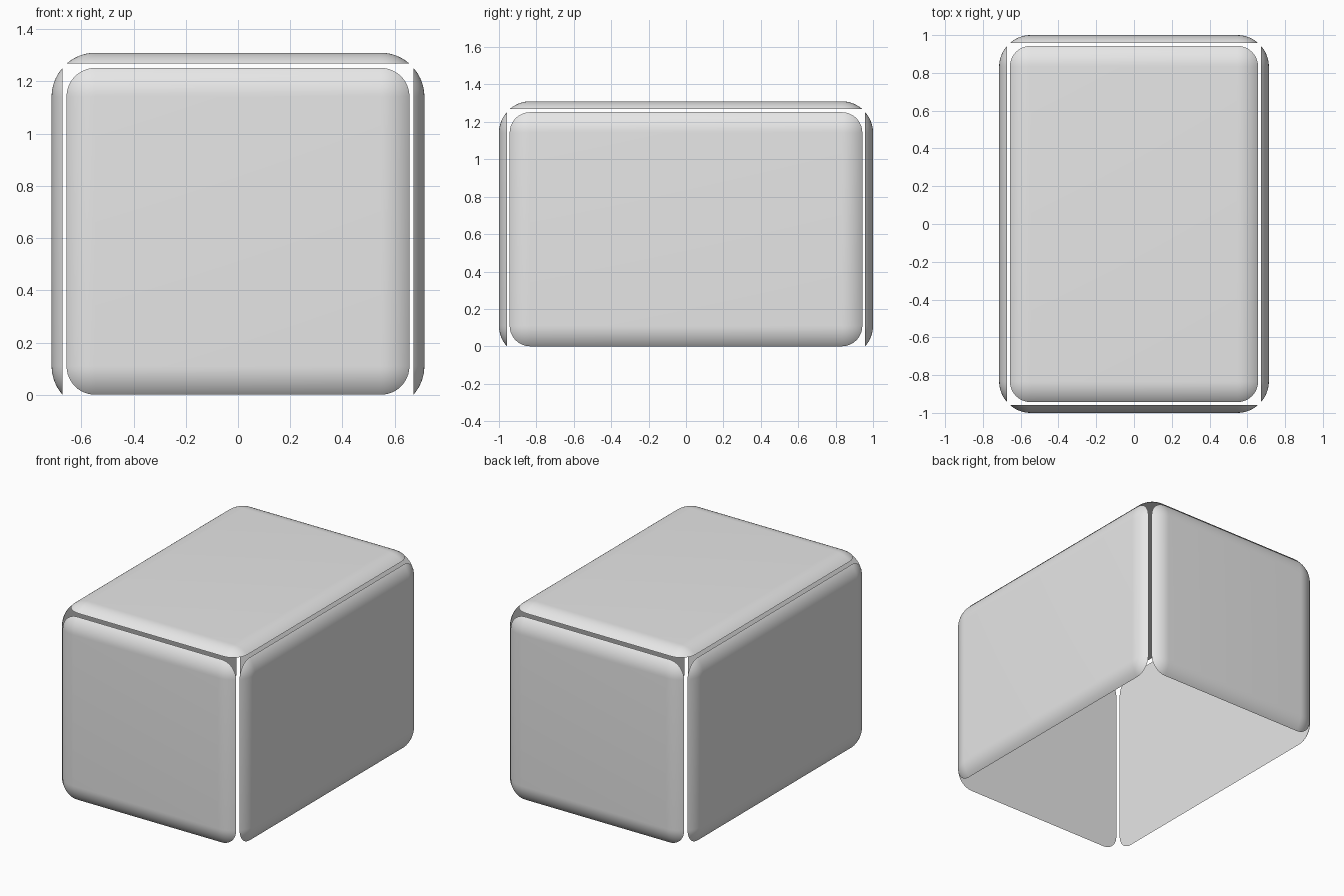
import bpy
import bmesh
import math
from mathutils import Vector

default = bpy.data.objects.get("Cube")
if default:
    bpy.data.objects.remove(default, do_unlink=True)

# Panel outlines (half sizes), outer limits and the pillow-shaped edge
OUTLINE = Vector((0.657, 0.943, 0.626))
OUTER = Vector((0.714, 1.0, 0.684))
MIDDLE = Vector((0, 0, 0.626))
THICK = 0.042
EDGE = 0.11
RADIUS = (EDGE ** 2 + THICK ** 2) / (2 * THICK)

grey = bpy.data.materials.new("light grey")
grey.use_nodes = True
grey.diffuse_color = (0.8, 0.8, 0.8, 1)
grey.node_tree.nodes["Principled BSDF"].inputs["Base Color"].default_value = (0.8, 0.8, 0.8, 1)


def panel(name, axis, side):
    """Slice a thin cap off a rounded box whose outer face points along one axis."""
    normal = Vector((0, 0, 0))
    normal[axis] = side
    half = OUTLINE + Vector((1, 1, 1)) * (RADIUS - EDGE)
    half[axis] = 2 * RADIUS
    centre = MIDDLE + normal * (OUTER[axis] - half[axis])

    bm = bmesh.new()
    bmesh.ops.create_cube(bm, size=2)
    bmesh.ops.scale(bm, vec=half, verts=bm.verts)
    bmesh.ops.bevel(bm, geom=bm.edges[:], offset=RADIUS, segments=18,
                    profile=0.5, affect='EDGES')
    bmesh.ops.translate(bm, vec=centre, verts=bm.verts)

    # Keep only the outer cap and close its flat inner side
    cut = bmesh.ops.bisect_plane(
        bm, geom=bm.verts[:] + bm.edges[:] + bm.faces[:],
        plane_co=MIDDLE + normal * (OUTER[axis] - THICK),
        plane_no=normal, clear_inner=True)
    rim = [g for g in cut["geom_cut"] if isinstance(g, bmesh.types.BMEdge)]
    bmesh.ops.holes_fill(bm, edges=rim, sides=0)
    bmesh.ops.recalc_face_normals(bm, faces=bm.faces[:])

    mesh = bpy.data.meshes.new(name)
    bm.to_mesh(mesh)
    bm.free()
    mesh.materials.append(grey)
    obj = bpy.data.objects.new(name, mesh)
    bpy.context.collection.objects.link(obj)
    return obj


# Four walls and a lid, open underneath
panels = [
    panel("front_panel", 1, -1),
    panel("back_panel", 1, 1),
    panel("left_panel", 0, 1),
    panel("right_panel", 0, -1),
    panel("top_panel", 2, 1),
]

bpy.ops.object.select_all(action='DESELECT')
for obj in panels:
    obj.select_set(True)
bpy.context.view_layer.objects.active = panels[0]
bpy.ops.object.shade_smooth_by_angle(angle=math.radians(35))
